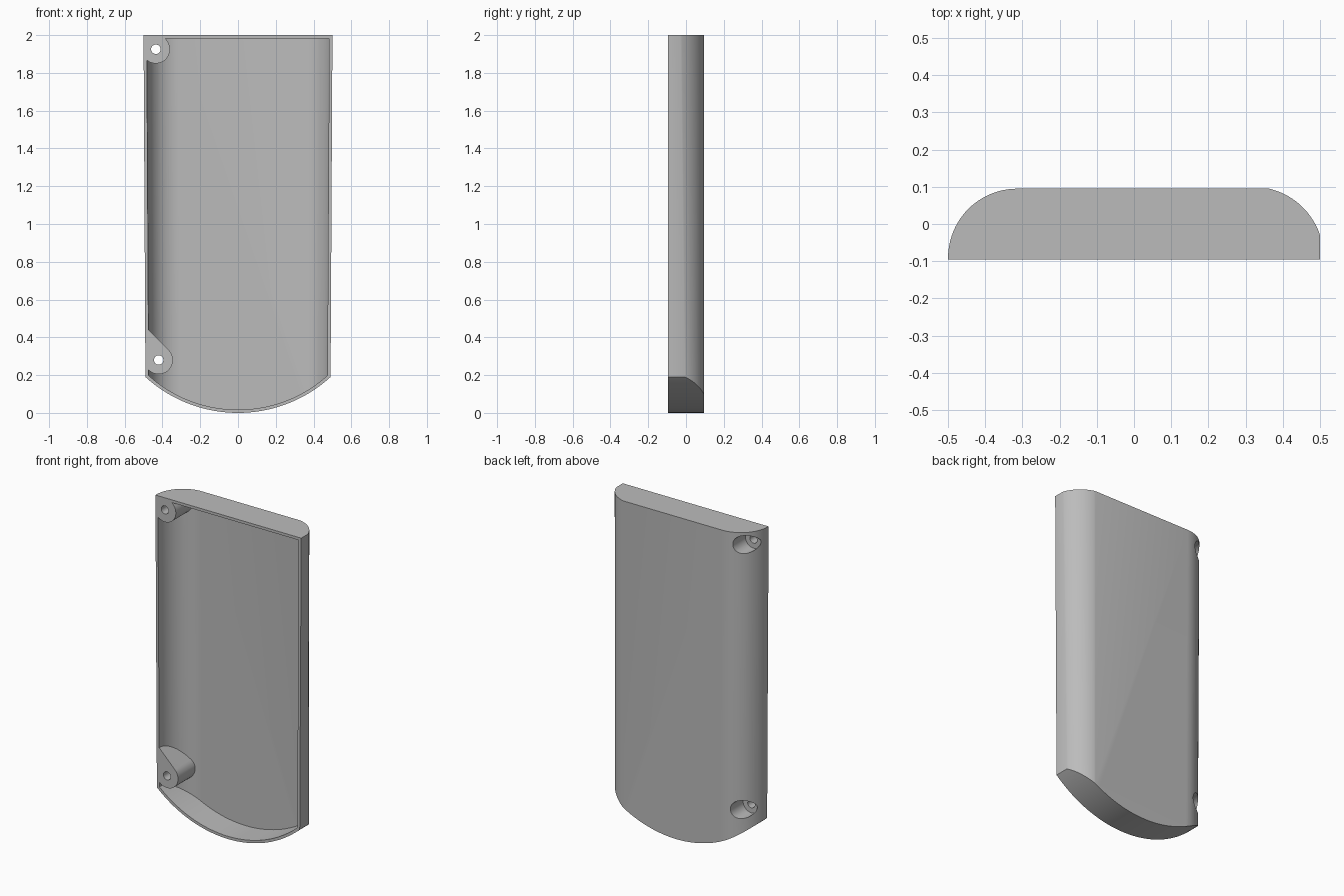
import bpy, bmesh
from math import sin, cos, pi, sqrt, asin, acos
from mathutils import Vector

cube = bpy.data.objects.get("Cube")
if cube:
    bpy.data.objects.remove(cube, do_unlink=True)

grey = bpy.data.materials.new("plain grey")
grey.use_nodes = True
grey.diffuse_color = (0.5, 0.5, 0.5, 1)
grey.node_tree.nodes["Principled BSDF"].inputs["Base Color"].default_value = (0.5, 0.5, 0.5, 1)

FRONT, BACK, WALL = -0.095, 0.095, 0.017


def loft(name, start, end):
    """Solid between two matching rings of points."""
    bm = bmesh.new()
    a = [bm.verts.new(p) for p in start]
    b = [bm.verts.new(p) for p in end]
    bm.faces.new(a)
    bm.faces.new(b)
    for i in range(len(a)):
        j = (i + 1) % len(a)
        bm.faces.new((a[i], a[j], b[j], b[i]))
    bmesh.ops.recalc_face_normals(bm, faces=bm.faces)
    mesh = bpy.data.meshes.new(name)
    bm.to_mesh(mesh)
    bm.free()
    mesh.materials.append(grey)
    ob = bpy.data.objects.new(name, mesh)
    bpy.context.collection.objects.link(ob)
    return ob


def prism(name, ring, y0, y1):
    return loft(name, [(x, y0, z) for x, z in ring], [(x, y1, z) for x, z in ring])


def boolean(ob, tool, operation):
    """Apply a boolean and discard the tool."""
    mod = ob.modifiers.new("cut", "BOOLEAN")
    mod.operation, mod.object, mod.solver = operation, tool, "EXACT"
    bpy.context.view_layer.objects.active = ob
    bpy.ops.object.modifier_apply(modifier=mod.name)
    bpy.data.objects.remove(tool, do_unlink=True)


def section(z, inset, front):
    """Cross-section: full round on the right side, clipped round on the left."""
    narrow = 0.0055 * (2 - z)
    r = 0.186 - inset
    ring = [(-0.5 + narrow + inset, front, z)]
    for i in range(25):
        t = pi / 2 * i / 24
        ring.append((-0.314 + narrow - r * cos(t), -0.091 + r * sin(t), z))
    r, cx, cy = 0.19 - inset, 0.32, -0.09
    side = 0.5 - narrow - inset
    t0, t1 = asin((BACK - inset - cy) / r), acos((side - cx) / r)
    for i in range(25):
        t = t0 + (t1 - t0) * i / 24
        ring.append((cx + r * cos(t), cy + r * sin(t), z))
    ring.append((side, front, z))
    return ring


def body(name, inset, front, top):
    """Tapered body trimmed by the bowed bottom edge."""
    ob = loft(name, section(-0.1, inset, front), section(top, inset, front))
    radius, steps = 0.727, 64
    r = radius - inset
    half = 0.6
    ring = [(half, 3), (-half, 3)]
    for i in range(steps + 1):
        x = -half + 2 * half * i / steps
        ring.append((x, radius - sqrt(r * r - x * x)))
    boolean(ob, prism("bottom_trim", ring, -1, 1), "INTERSECT")
    return ob


def circle(c, r, n=48):
    return [(c[0] + r * cos(2 * pi * i / n), c[1] + r * sin(2 * pi * i / n)) for i in range(n)]


top_screw, low_screw = (-0.435, 1.925), (-0.42, 0.28)

# Hollow interior, leaving the two screw bosses standing
cavity = body("cavity", WALL, -0.2, 2 - WALL)
boolean(cavity, prism("top_boss", circle(top_screw, 0.075), -1, 1), "DIFFERENCE")
low_ring = [(low_screw[0] + 0.075 * cos(t), low_screw[1] + 0.075 * sin(t))
            for t in [-3 * pi / 4 + pi * i / 32 for i in range(33)]]
low_ring += [(-0.56, 0.526)]
low_ring += [(-0.56, low_screw[1])]
low_ring += [(low_screw[0] - 0.075, low_screw[1])]
low_ring += [(low_screw[0] - 0.075 * cos(pi / 8), low_screw[1] - 0.075 * sin(pi / 8))]
boolean(cavity, prism("lower_boss", low_ring, -1, 1), "DIFFERENCE")

# Outer shell
shell = body("cover_shell", 0, FRONT, 2)
boolean(shell, cavity, "DIFFERENCE")

# Screw holes with wide recesses from the back
for c in (top_screw, low_screw):
    boolean(shell, prism("screw_hole", circle(c, 0.025), -1, 1), "DIFFERENCE")
    boolean(shell, prism("screw_recess", circle(c, 0.056), -0.04, 1), "DIFFERENCE")

bpy.ops.object.select_all(action="DESELECT")
shell.select_set(True)
bpy.context.view_layer.objects.active = shell
bpy.ops.object.shade_smooth_by_angle(angle=pi / 7)
